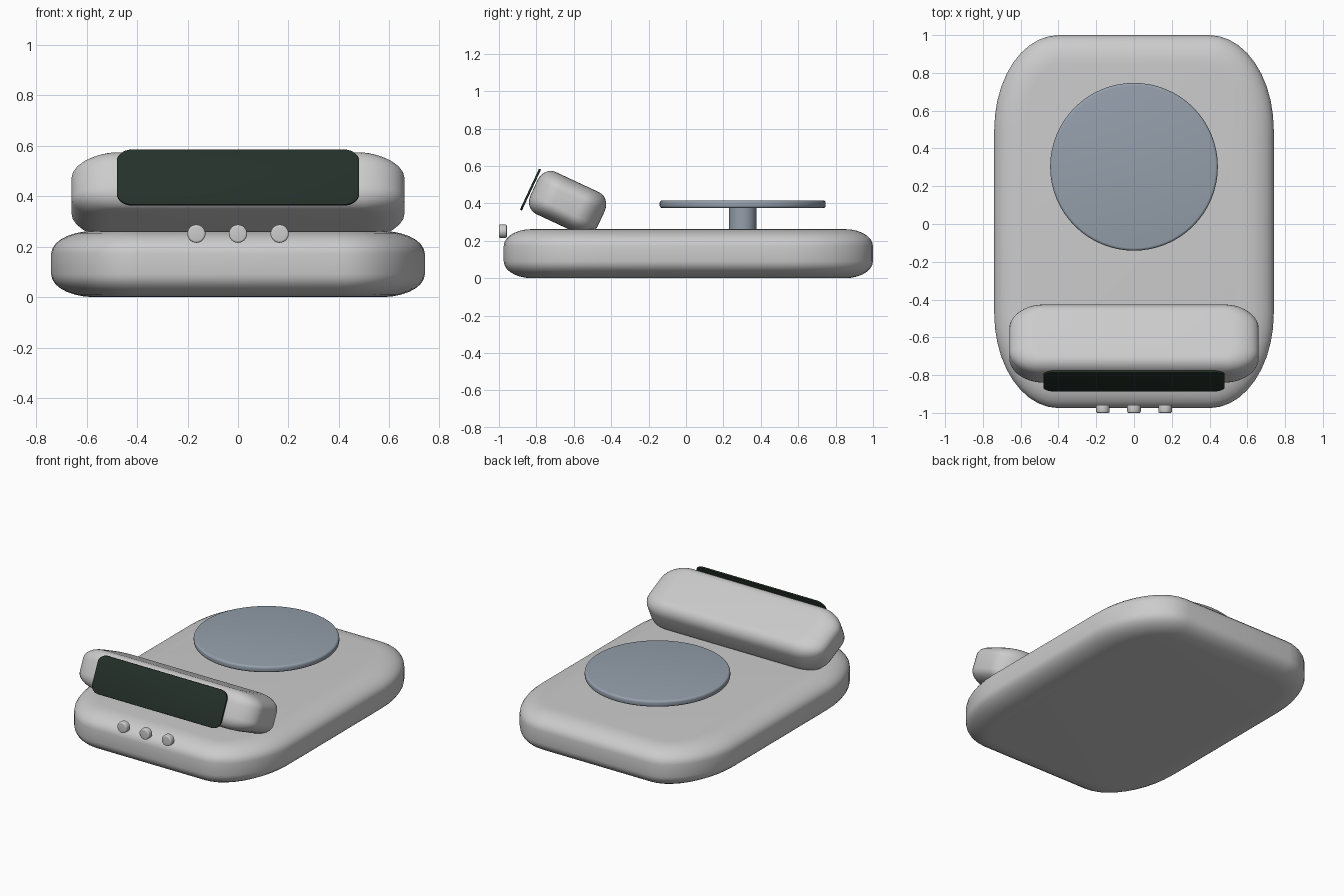
import bpy, bmesh, math
from math import sin, cos, pi

if "Cube" in bpy.data.objects:
    bpy.data.objects.remove(bpy.data.objects["Cube"])


def material(name, rgb):
    m = bpy.data.materials.new(name)
    m.diffuse_color = (*rgb, 1)
    m.use_nodes = True
    m.node_tree.nodes["Principled BSDF"].inputs["Base Color"].default_value = m.diffuse_color
    return m


def finish(name, bm, loc, tilt=0, mat=None, angle=40):
    bmesh.ops.recalc_face_normals(bm, faces=bm.faces)
    me = bpy.data.meshes.new(name)
    bm.to_mesh(me)
    bm.free()
    ob = bpy.data.objects.new(name, me)
    bpy.context.collection.objects.link(ob)
    ob.location = loc
    ob.rotation_euler.x = math.radians(tilt)
    if mat:
        me.materials.append(mat)
    bpy.ops.object.select_all(action='DESELECT')
    ob.select_set(True)
    bpy.context.view_layer.objects.active = ob
    bpy.ops.object.shade_smooth_by_angle(angle=math.radians(angle))
    return ob


def pillow(name, half, corner, inset, soft, loc, tilt=0, mat=None, n=10, m=7):
    """Block with elliptical plan corners and rounded top and bottom edges."""
    hx, hy, hz = half
    levels = []
    for i in range(m + 1):
        t = pi / 2 * i / m
        levels.append((1 - sin(t), -hz + soft * (1 - cos(t))))
    levels += [(k, -z) for k, z in reversed(levels)]
    bm = bmesh.new()
    rings = []
    for k, z in levels:
        dx, dy = inset[0] * k, inset[1] * k
        ring = []
        for q in range(4):
            sx, sy = (1, -1, -1, 1)[q], (1, 1, -1, -1)[q]
            for j in range(n + 1):
                a = pi / 2 * (q + j / n)
                x = sx * (hx - corner[0]) + cos(a) * (corner[0] - dx)
                y = sy * (hy - corner[1]) + sin(a) * (corner[1] - dy)
                ring.append(bm.verts.new((x, y, z)))
        rings.append(ring)
    for a, b in zip(rings, rings[1:]):
        for i in range(len(a)):
            j = (i + 1) % len(a)
            bm.faces.new((a[i], a[j], b[j], b[i]))
    bm.faces.new(rings[0])
    bm.faces.new(rings[-1])
    return finish(name, bm, loc, tilt, mat)


def disc(name, r, depth, loc, bevel=0.0, tilt=0, mat=None, sides=64):
    bm = bmesh.new()
    bmesh.ops.create_cone(bm, cap_ends=True, segments=sides, radius1=r,
                          radius2=r, depth=depth)
    if bevel:
        rim = [e for e in bm.edges if abs(e.verts[0].co.z - e.verts[1].co.z) < 1e-5]
        bmesh.ops.bevel(bm, geom=rim, offset=bevel, segments=4, profile=0.5,
                        affect='EDGES')
    return finish(name, bm, loc, tilt, mat)


steel = material("plate_steel", (0.3, 0.35, 0.41))
glass = material("screen_glass", (0.018, 0.03, 0.023))

# Base body
pillow("body", (0.74, 0.987, 0.131), (0.34, 0.5), (0.17, 0.15), 0.09,
       (0, 0.0125, 0.131))

# Tilted display housing and its screen
pillow("display_housing", (0.66, 0.198, 0.124), (0.18, 0.13), (0.15, 0.07), 0.08,
       (0, -0.633, 0.401), tilt=-25)
pillow("screen", (0.48, 0.121, 0.006), (0.06, 0.05), (0.003, 0.003), 0.003,
       (0, -0.8315, 0.4735), tilt=65, mat=glass, m=2)

# Weighing plate on its stem
disc("plate_stem", 0.074, 0.15, (0, 0.303, 0.31), mat=steel)
disc("weighing_plate", 0.444, 0.042, (0, 0.303, 0.395), bevel=0.014, mat=steel)

# Front buttons
for i, x in enumerate((-0.165, 0, 0.165)):
    disc(f"button_{i + 1}", 0.036, 0.042, (x, -0.979, 0.251), bevel=0.008,
         tilt=90, sides=32)
